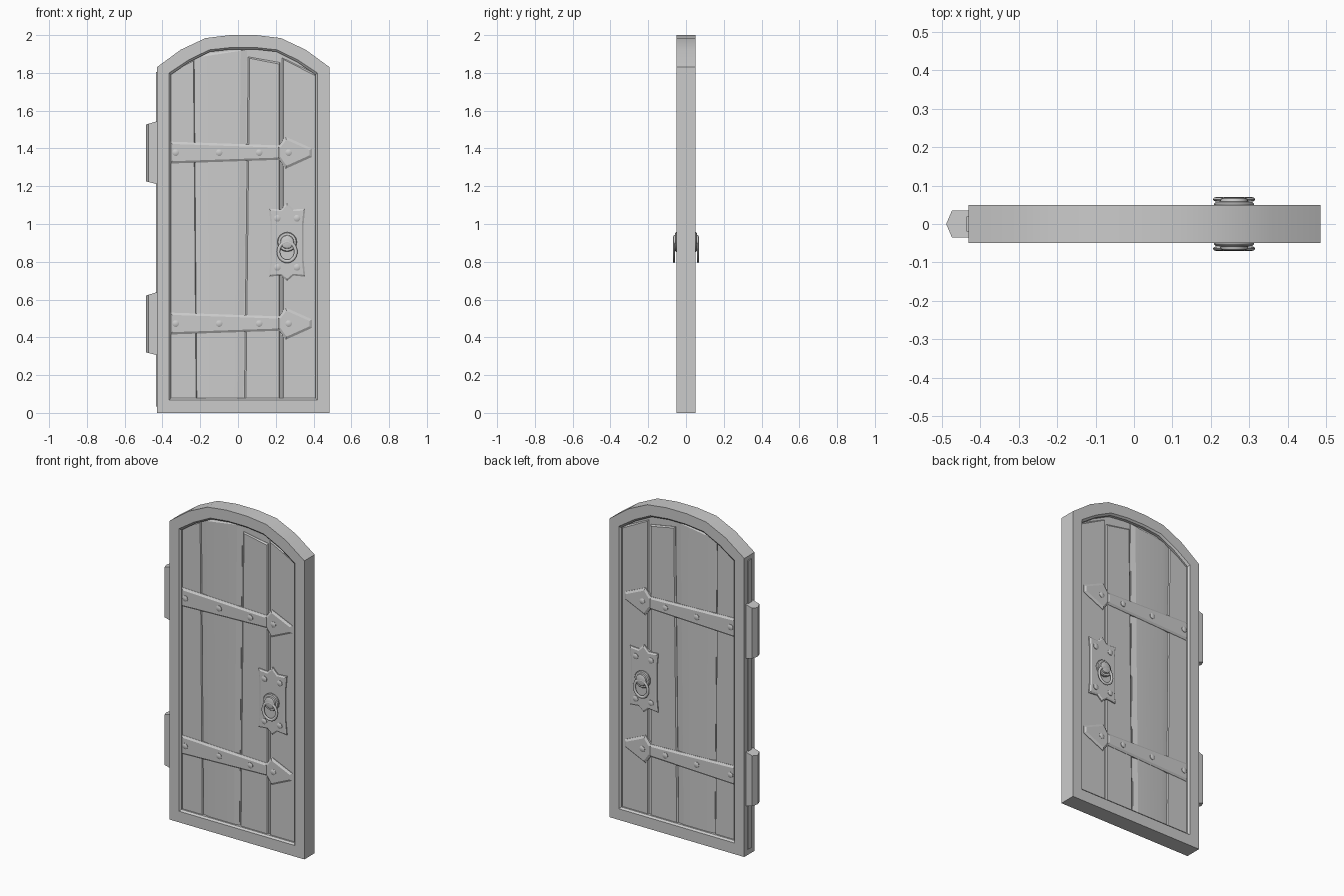
import bpy, bmesh, math
from mathutils import Matrix, Vector

old = bpy.data.objects.get("Cube")
if old:
    bpy.data.objects.remove(old, do_unlink=True)

grey = bpy.data.materials.new("plain grey")
grey.use_nodes = True
COLOUR = (0.6, 0.6, 0.6, 1)
grey.diffuse_color = COLOUR
grey.node_tree.nodes["Principled BSDF"].inputs["Base Color"].default_value = COLOUR

CX = 0.0275      # centre line of the door leaf
LOCK_X = 0.26    # centre line of the lock


def finish(bm, name, mirror=True, angle=30):
    """Turn a bmesh into an object; front parts are mirrored to the back."""
    bmesh.ops.recalc_face_normals(bm, faces=bm.faces)
    mesh = bpy.data.meshes.new(name)
    bm.to_mesh(mesh)
    bm.free()
    mesh.materials.append(grey)
    ob = bpy.data.objects.new(name, mesh)
    bpy.context.collection.objects.link(ob)
    bpy.ops.object.select_all(action='DESELECT')
    ob.select_set(True)
    bpy.context.view_layer.objects.active = ob
    bpy.ops.object.shade_smooth_by_angle(angle=math.radians(angle))
    if mirror:
        mod = ob.modifiers.new("both sides", 'MIRROR')
        mod.use_axis = (False, True, False)
    return ob


def loft(bm, rings, cap_start=False, cap_end=False):
    """Join equal rings of points with quads."""
    loops = [[bm.verts.new(p) for p in ring] for ring in rings]
    n = len(loops[0])
    for a, b in zip(loops, loops[1:]):
        for i in range(n):
            j = (i + 1) % n
            bm.faces.new((a[i], a[j], b[j], b[i]))
    if cap_start:
        bm.faces.new(loops[0])
    if cap_end:
        bm.faces.new(loops[-1])


def at_depth(points, y):
    return [(x, y, z) for x, z in points]


def plate(name, outline, base, wall, rim, raised):
    """Flat plate with a sloping rim, standing out towards -y."""
    bm = bmesh.new()
    loft(bm, [at_depth(outline, base), at_depth(outline, wall)], cap_end=True)
    front = bm.faces[:][-1]
    front.normal_update()
    if front.normal.y > 0:
        front.normal_flip()
    bmesh.ops.recalc_face_normals(bm, faces=bm.faces)
    bmesh.ops.inset_region(bm, faces=[front], thickness=rim, use_even_offset=True)
    for v in front.verts:
        v.co.y = raised
    return finish(bm, name, angle=15)


def turned(name, x, z, profile, sides):
    """Round part about the y axis; profile is (radius, y) pairs."""
    bm = bmesh.new()
    rings = [[(x + r * math.cos(t), y, z + r * math.sin(t))
              for t in (math.tau * i / sides for i in range(sides))]
             for r, y in profile]
    loft(bm, rings, cap_end=True)
    return finish(bm, name, angle=40)


def rivet(name, x, z, base, r=0.018):
    turned(name, x, z, [(r, base), (r, base - 0.004), (r * 0.6, base - 0.008)], 10)


def arch(half, bottom, tops):
    """Closed outline: two bottom corners and a faceted arch."""
    right = [(CX + dx, z) for dx, z in tops]
    left = [(CX - dx, z) for dx, z in reversed(tops)]
    return [(CX - half, bottom), (CX + half, bottom)] + right + left


# Frame around the leaf, with a chamfer inside
outer = arch(0.4575, 0, [(0.4575, 1.83), (0.33, 1.923), (0.2, 1.984), (0.07, 2.0)])
inner = arch(0.3925, 0.068, [(0.3925, 1.80), (0.29, 1.868), (0.18, 1.922), (0.06, 1.935)])
inset = arch(0.3825, 0.078, [(0.3825, 1.79), (0.285, 1.858), (0.175, 1.912), (0.06, 1.925)])
bm = bmesh.new()
loft(bm, [at_depth(outer, 0), at_depth(outer, -0.05), at_depth(inner, -0.05),
          at_depth(inset, -0.04), at_depth(inset, 0)])
bmesh.ops.remove_doubles(bm, verts=bm.verts, dist=0.0001)
finish(bm, "frame")

# Core behind the planks
bm = bmesh.new()
loft(bm, [at_depth(inner, 0), at_depth(inner, -0.022)], cap_end=True)
finish(bm, "door_core")

# Planks: left, right, sloped margins, lean of the joints, top at left and right
planks = [(-0.365, -0.218, 0.005, 0.004, 0, -0.014, 1.81, 1.87),
          (-0.213, 0.027, 0.045, 0.032, -0.015, 0.02, 1.895, 1.925),
          (0.034, 0.222, 0.008, 0.006, 0.02, 0, 1.885, 1.855),
          (0.234, 0.42, 0.006, 0.005, 0, 0, 1.88, 1.79)]
for i, (l, r, ml, mr, lean_l, lean_r, zl, zr) in enumerate(planks):
    bottom = [(l, 0.07), (r, 0.07)]
    top = [(r + lean_r, zr), (l + lean_l, zl)]
    face = [(l + ml, 0.07), (r - mr, 0.07),
            (r + lean_r - mr, zr - 0.008), (l + lean_l + ml, zl - 0.008)]
    bm = bmesh.new()
    loft(bm, [at_depth(bottom + top, -0.01), at_depth(bottom + top, -0.024),
              at_depth(face, -0.03)], cap_end=True)
    finish(bm, f"plank_{i + 1}", angle=10)

# Iron straps with arrow heads and rivets
for label, z in (("lower", 0.475), ("upper", 1.38)):
    bar = [(-0.36, z - 0.06), (0.225, z - 0.04), (0.225, z + 0.036), (-0.36, z + 0.056)]
    plate(label + "_strap", bar, -0.02, -0.032, 0.012, -0.040)
    head = [(0.212, z - 0.03), (0.252, z - 0.088), (0.392, z - 0.025),
            (0.392, z + 0.02), (0.252, z + 0.082), (0.212, z + 0.03)]
    plate(label + "_strap_head", head, -0.02, -0.033, 0.013, -0.041)
    for k, x in enumerate((-0.33, -0.10, 0.112, 0.268)):
        rivet(f"{label}_strap_rivet_{k + 1}", x, z - 0.002, -0.039)

# Lock plate with pointed ends and slightly hollow sides
half = [(0, 0.207), (0.034, 0.172), (0.096, 0.176), (0.088, 0.10),
        (0.088, -0.10), (0.096, -0.184), (0.034, -0.178), (0, -0.207)]
outline = half + [(-x, z) for x, z in reversed(half[1:-1])]
plate("lock_plate", [(LOCK_X + x, 0.905 + z) for x, z in outline],
      -0.02, -0.036, 0.009, -0.042)
for k, (x, z) in enumerate([(sx, z) for sx in (-0.052, 0.052) for z in (0.77, 1.03)]):
    rivet(f"lock_rivet_{k + 1}", LOCK_X + x, z, -0.041)

# Stepped boss that carries the pull ring
turned("handle_boss", LOCK_X, 0.905,
       [(0.05, -0.04), (0.052, -0.052), (0.048, -0.057), (0.036, -0.058),
        (0.034, -0.066), (0.026, -0.069)], 16)

# Oval pull ring
bm = bmesh.new()
rings = []
for i in range(24):
    t = math.tau * i / 24
    ring = []
    for j in range(8):
        p = math.tau * j / 8
        k = 0.009 * math.cos(p)
        ring.append((LOCK_X + (0.046 + k) * math.cos(t), -0.064 + 0.006 * math.sin(p),
                     0.853 + (0.051 + k) * math.sin(t)))
    rings.append(ring)
loft(bm, rings + rings[:1])
bmesh.ops.remove_doubles(bm, verts=bm.verts, dist=0.0001)
finish(bm, "pull_ring", angle=60)

# Hinge barrels on the edge
section = [(-0.425, -0.035), (-0.473, -0.035), (-0.488, 0), (-0.473, 0.035), (-0.425, 0.035)]
for label, z in (("lower", 0.305), ("upper", 1.21)):
    bm = bmesh.new()
    low = [(x, y, z + (-0.425 - x) * 0.25) for x, y in section]
    high = [(x, y, z + 0.335 - (-0.425 - x) * 0.3) for x, y in section]
    loft(bm, [low, high], True, True)
    finish(bm, label + "_hinge", mirror=False)

# Thin strip down the hinge edge
bm = bmesh.new()
bmesh.ops.create_cube(bm, size=1, matrix=Matrix.Translation((-0.431, 0, 0.92))
                      @ Matrix.Diagonal((0.008, 0.04, 1.77, 1)))
finish(bm, "hinge_strip", mirror=False)
